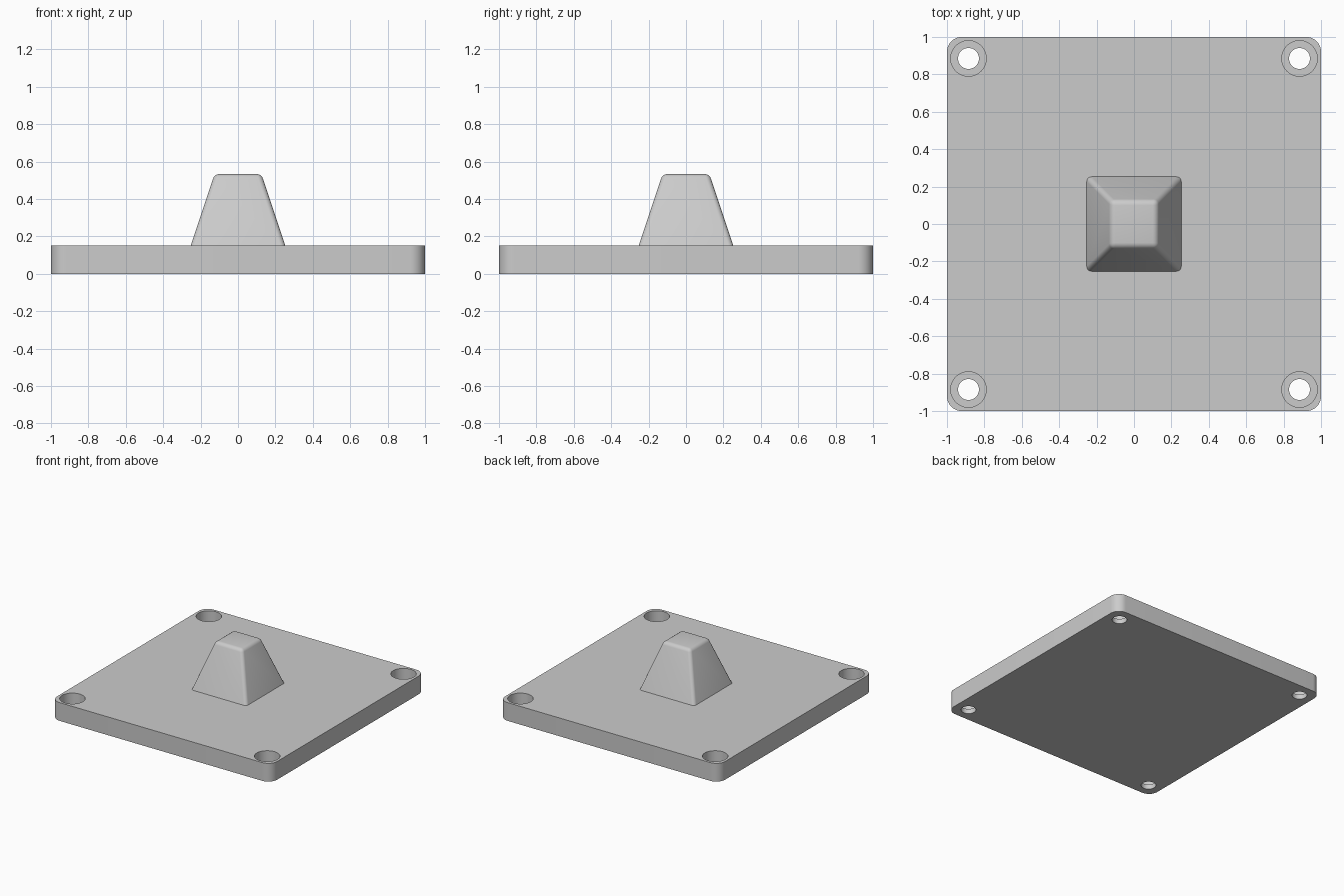
import bpy
import bmesh
from math import radians

cube = bpy.data.objects.get("Cube")
if cube:
    bpy.data.objects.remove(cube, do_unlink=True)

PLATE_TOP = 0.15
HOLE_POS = 0.885

grey = bpy.data.materials.new("light_grey")
grey.use_nodes = True
grey.diffuse_color = (0.6, 0.6, 0.6, 1)
grey.node_tree.nodes["Principled BSDF"].inputs["Base Color"].default_value = (0.6, 0.6, 0.6, 1)


def make_object(name, bm):
    bmesh.ops.recalc_face_normals(bm, faces=bm.faces)
    mesh = bpy.data.meshes.new(name)
    bm.to_mesh(mesh)
    bm.free()
    mesh.materials.append(grey)
    obj = bpy.data.objects.new(name, mesh)
    bpy.context.collection.objects.link(obj)
    return obj


def tapered_block(bottom, top, z0, z1):
    """Square block with half widths bottom and top."""
    bm = bmesh.new()
    bmesh.ops.create_cube(bm, size=2)
    for v in bm.verts:
        half = top if v.co.z > 0 else bottom
        v.co.x *= half
        v.co.y *= half
        v.co.z = z1 if v.co.z > 0 else z0
    return bm


def round_edges(bm, radius, segments, pick):
    edges = [e for e in bm.edges if pick(e)]
    bmesh.ops.bevel(bm, geom=edges, offset=radius, segments=segments,
                    profile=0.5, affect="EDGES")


def is_upright(edge):
    return abs(edge.verts[0].co.z - edge.verts[1].co.z) > 0.01


def smooth(obj):
    bpy.ops.object.select_all(action="DESELECT")
    obj.select_set(True)
    bpy.context.view_layer.objects.active = obj
    bpy.ops.object.shade_smooth_by_angle(angle=radians(30))


def drill(target, radius, z0, z1):
    """Cut one round bore near each corner of the target."""
    bm = bmesh.new()
    for sx in (-1, 1):
        for sy in (-1, 1):
            made = bmesh.ops.create_cone(bm, cap_ends=True, segments=48, radius1=radius,
                                         radius2=radius, depth=z1 - z0)
            bmesh.ops.translate(bm, verts=made["verts"],
                                vec=(sx * HOLE_POS, sy * HOLE_POS, (z0 + z1) / 2))
    cutter = make_object("bore_cutter", bm)
    cutter.hide_render = True
    bpy.context.view_layer.objects.active = target
    mod = target.modifiers.new("bore", "BOOLEAN")
    mod.operation = "DIFFERENCE"
    mod.solver = "EXACT"
    mod.object = cutter
    bpy.ops.object.modifier_apply(modifier=mod.name)
    bpy.data.objects.remove(cutter, do_unlink=True)


# Base plate with rounded corners and counterbored screw holes
bm = tapered_block(1, 1, 0, PLATE_TOP)
round_edges(bm, 0.08, 10, is_upright)
plate = make_object("base_plate", bm)
drill(plate, 0.095, 0.04, PLATE_TOP + 0.1)
drill(plate, 0.056, -0.1, PLATE_TOP + 0.1)
smooth(plate)

# Tapered post with softened sides and top, seated slightly into the plate
bm = tapered_block(0.256, 0.125, PLATE_TOP - 0.01, 0.533)
round_edges(bm, 0.025, 5, lambda e: max(v.co.z for v in e.verts) > 0.5)
post = make_object("tapered_post", bm)
smooth(post)
